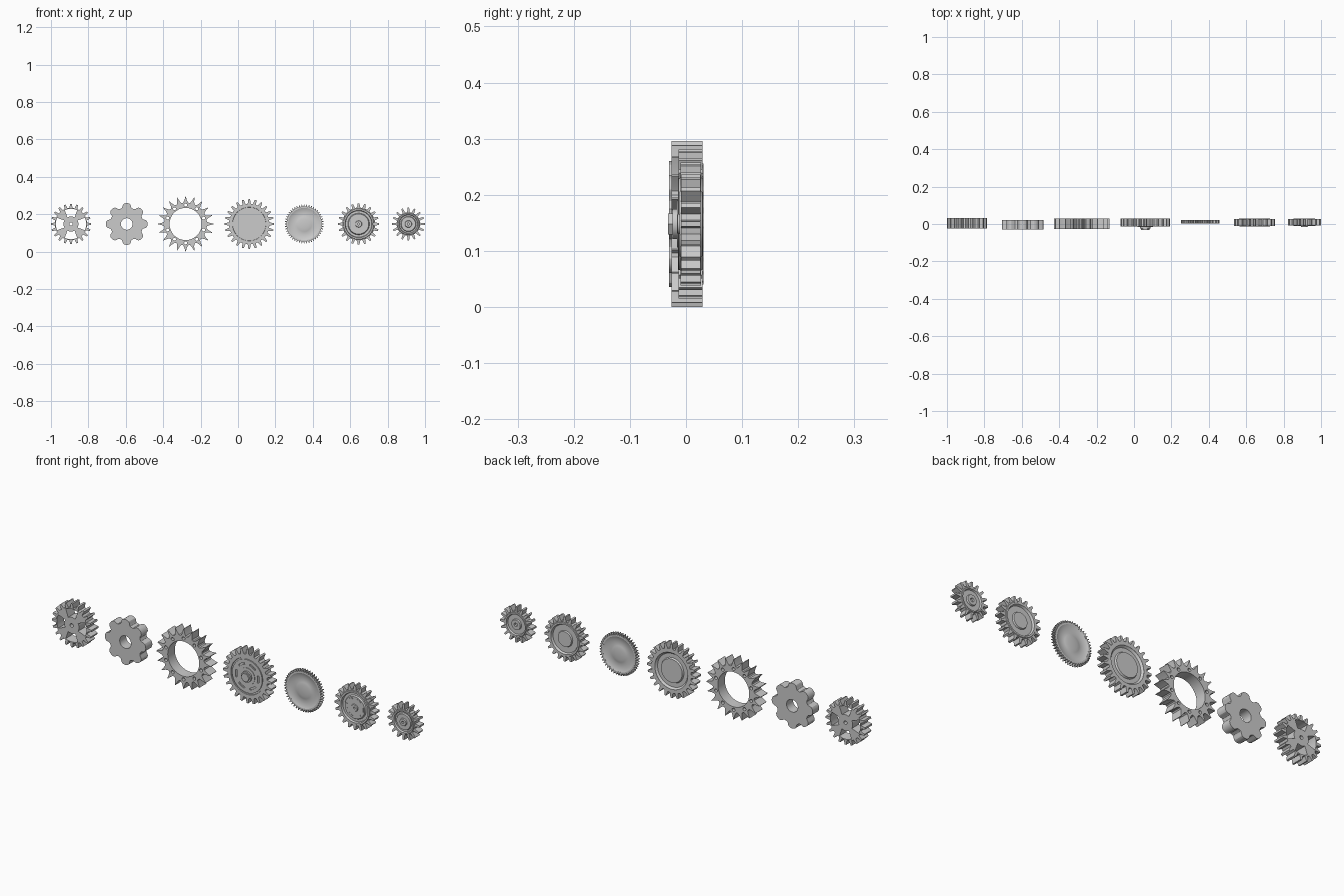
import bpy, bmesh
from math import pi, sin, cos, radians, tau

if "Cube" in bpy.data.objects:
    bpy.data.objects.remove(bpy.data.objects["Cube"])

ZC = 0.148  # shared height of all gear axes


def polar(r, a):
    return (r * cos(a), r * sin(a))


def circle(r, n=48, cx=0, cy=0):
    return [(cx + r * cos(tau * i / n), cy + r * sin(tau * i / n)) for i in range(n)]


def toothed(n, shape, phase=pi / 2):
    """Repeat one tooth, given as (fraction of pitch, radius) points."""
    return [polar(r, phase + (i + f) * tau / n) for i in range(n) for f, r in shape]


def sector(r0, r1, a, h0, h1, n=8):
    """Ring-sector outline about angle a with inner/outer half angles."""
    inner = [polar(r0, a - h0 + 2 * h0 * i / n) for i in range(n + 1)]
    outer = [polar(r1, a + h1 - 2 * h1 * i / n) for i in range(n + 1)]
    return inner + outer


def finish(obj):
    bm = bmesh.new()
    bm.from_mesh(obj.data)
    bmesh.ops.remove_doubles(bm, verts=bm.verts, dist=1e-5)
    bmesh.ops.recalc_face_normals(bm, faces=bm.faces)
    bm.to_mesh(obj.data)
    bm.free()
    bpy.ops.object.select_all(action='DESELECT')
    obj.select_set(True)
    bpy.context.view_layer.objects.active = obj
    bpy.ops.object.shade_smooth_by_angle(angle=radians(25))


def plate(name, x, y0, y1, loops):
    """Extruded flat outline; loops after the first become holes."""
    cu = bpy.data.curves.new(name, 'CURVE')
    cu.dimensions = '2D'
    cu.fill_mode = 'BOTH'
    cu.extrude = (y1 - y0) / 2
    for pts in loops:
        s = cu.splines.new('POLY')
        s.points.add(len(pts) - 1)
        for p, (u, v) in zip(s.points, pts):
            p.co = (u, v, 0, 1)
        s.use_cyclic_u = True
    obj = bpy.data.objects.new(name, cu)
    bpy.context.collection.objects.link(obj)
    obj.location = (x, (y0 + y1) / 2, ZC)
    obj.rotation_euler = (pi / 2, 0, 0)
    bpy.ops.object.select_all(action='DESELECT')
    obj.select_set(True)
    bpy.context.view_layer.objects.active = obj
    bpy.ops.object.convert(target='MESH')
    finish(bpy.context.object)


def lathe(name, x, profile, n=64):
    """Spin (radius, y) points, front centre to back centre, about the gear axis."""
    bm = bmesh.new()
    rings = [[bm.verts.new((r * cos(tau * i / n), y, r * sin(tau * i / n)))
              for i in range(n)] for r, y in profile]
    for a, b in zip(rings, rings[1:]):
        for i in range(n):
            j = (i + 1) % n
            bm.faces.new((a[i], a[j], b[j], b[i]))
    bmesh.ops.dissolve_degenerate(bm, edges=bm.edges, dist=1e-6)
    me = bpy.data.meshes.new(name)
    bm.to_mesh(me)
    bm.free()
    obj = bpy.data.objects.new(name, me)
    bpy.context.collection.objects.link(obj)
    obj.location = (x, 0, ZC)
    finish(obj)


def tooth(root, tip, base=0.3, top=0.13):
    return [(-0.5, root), (-base, root), (-(base + top) / 2 + 0.01, (root + tip) / 2),
            (-top, tip), (top, tip), ((base + top) / 2 - 0.01, (root + tip) / 2), (base, root)]


# Gear with four windows
windows = [sector(0.040, 0.081, k * pi / 2, 0.50, 0.42) for k in range(4)]
plate("window_gear", -0.893, -0.023, 0.031,
      [toothed(20, tooth(0.086, 0.108)), circle(0.009, 20)] + windows)

# Rounded eight-lobe gear
lobe = [(-0.5, 0.088), (-0.39, 0.089), (-0.32, 0.094), (-0.28, 0.101), (-0.22, 0.107),
        (-0.12, 0.111), (0, 0.112), (0.12, 0.111), (0.22, 0.107), (0.28, 0.101),
        (0.32, 0.094), (0.39, 0.089)]
plate("lobed_gear", -0.595, -0.030, 0.021, [toothed(8, lobe), circle(0.031)])

# Open spiked ring with small holes
spike = [(-0.5, 0.113), (-0.32, 0.116), (-0.16, 0.128), (-0.03, 0.148),
         (0.03, 0.148), (0.16, 0.128), (0.32, 0.116)]
holes = [circle(0.008, 16, *polar(0.101, pi / 10 + k * tau / 10)) for k in range(10)]
plate("spiked_ring", -0.280, -0.026, 0.029,
      [toothed(20, spike), circle(0.086, 64)] + holes)

# Large gear: toothed rim, recessed web, slotted face ring, hex hub
X = 0.06
plate("large_gear_rim", X, -0.013, 0.029,
      [toothed(24, tooth(0.108, 0.133)), circle(0.090, 64)])
lathe("large_gear_web", X, [
    (0, -0.016), (0.042, -0.016), (0.042, -0.009), (0.089, -0.009), (0.0905, -0.013),
    (0.0905, 0.029), (0.082, 0.019), (0.062, 0.019), (0.058, 0.027), (0, 0.027)])
slots = [sector(0.057, 0.065, k * tau / 6, 0.30, 0.30) for k in range(6)]
plate("large_gear_face_ring", X, -0.014, -0.009,
      [circle(0.082, 64), circle(0.042)] + slots)
plate("large_gear_hub", X, -0.024, -0.012, [circle(0.027, 32)])
plate("large_gear_hub_nut", X, -0.032, -0.022, [circle(0.022, 6)])

# Thin dished gear with fine teeth
X = 0.354
plate("fine_gear_rim", X, 0.003, 0.021,
      [toothed(48, [(-0.5, 0.094), (-0.3, 0.094), (-0.1, 0.104), (0.1, 0.104), (0.3, 0.094)]),
       circle(0.086, 64)])
lathe("fine_gear_dish", X, [
    (0, 0.005), (0.025, 0.0055), (0.040, 0.008), (0.048, 0.010), (0.065, 0.009),
    (0.080, 0.006), (0.0865, 0.003), (0.0865, 0.021), (0.080, 0.018), (0.065, 0.015),
    (0.048, 0.014), (0.040, 0.016), (0.025, 0.0185), (0, 0.019)])

# Medium gear: toothed rim, grooved disc, small pierced hub
X = 0.645
plate("medium_gear_rim", X, -0.010, 0.027,
      [toothed(20, tooth(0.088, 0.110)), circle(0.076, 64)])
lathe("medium_gear_disc", X, [
    (0, -0.004), (0.005, -0.004), (0.005, -0.014), (0.016, -0.014), (0.018, -0.010),
    (0.054, -0.010), (0.058, -0.003), (0.070, -0.003), (0.073, -0.013), (0.081, -0.013),
    (0.083, -0.010), (0.083, 0.027), (0.081, 0.030), (0.073, 0.030), (0.068, 0.020),
    (0.040, 0.020), (0.037, 0.027), (0, 0.027)])
studs = [sector(0.042, 0.048, k * tau / 6, 0.28, 0.28) for k in range(6)]
for k, s in enumerate(studs):
    plate(f"medium_gear_rib_{k + 1}", X, -0.012, -0.009, [s])

# Small gear: long teeth, grooved disc, pierced hub
X = 0.911
plate("small_gear_rim", X, -0.009, 0.026,
      [toothed(16, tooth(0.063, 0.088, 0.28, 0.12)), circle(0.052, 48)])
lathe("small_gear_disc", X, [
    (0, -0.002), (0.006, -0.002), (0.006, -0.015), (0.017, -0.015), (0.019, -0.009),
    (0.038, -0.009), (0.041, -0.003), (0.048, -0.003), (0.051, -0.012), (0.057, -0.012),
    (0.059, -0.009), (0.059, 0.026), (0.057, 0.029), (0.051, 0.029), (0.048, 0.020),
    (0.026, 0.020), (0.024, 0.028), (0.009, 0.028), (0.008, 0.020), (0, 0.020)])
